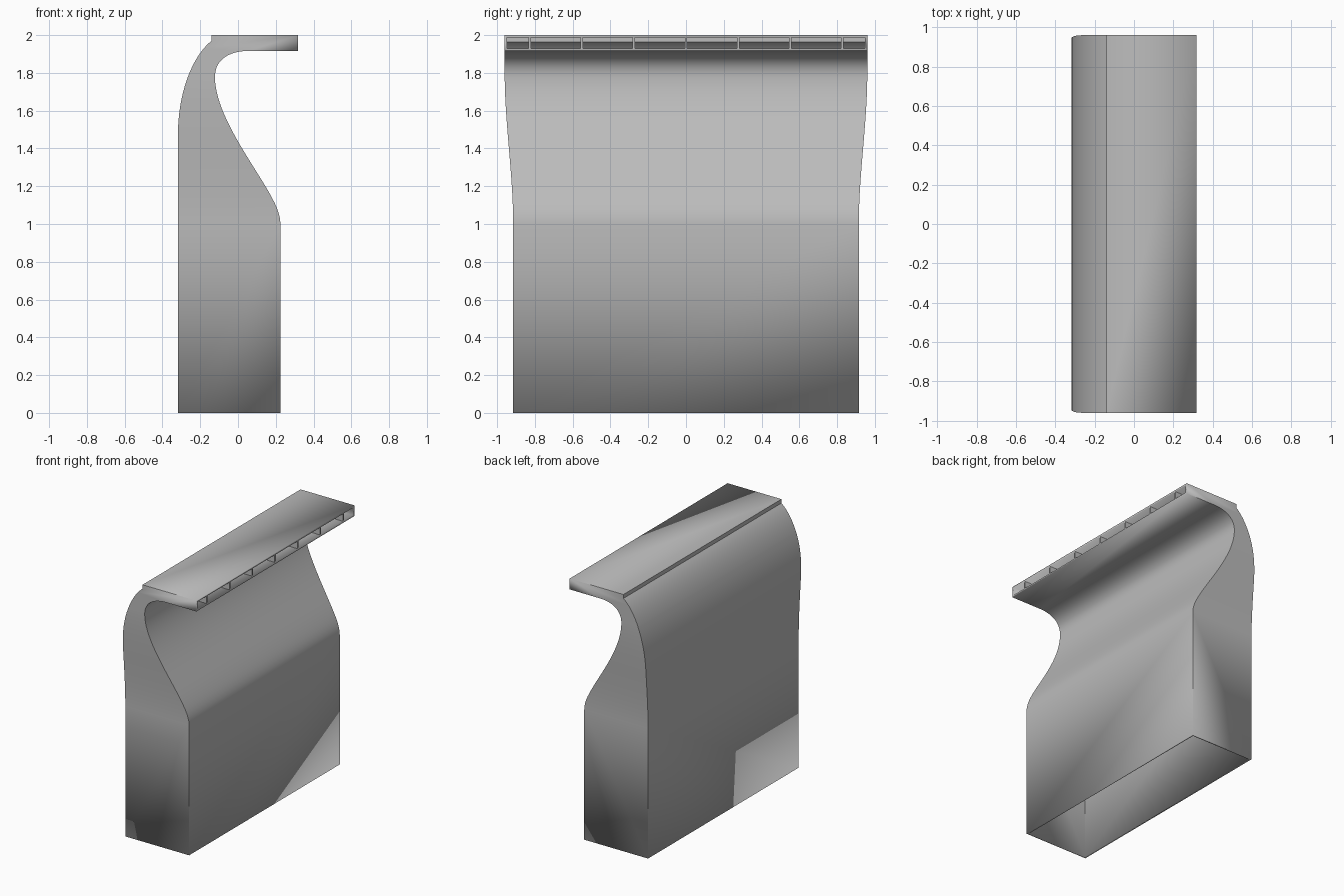
import bpy
import bmesh
import math
from mathutils import Vector
from mathutils.geometry import interpolate_bezier

cube = bpy.data.objects.get("Cube")
if cube:
    bpy.data.objects.remove(cube, do_unlink=True)

WALL = 0.013
NECK_Z = 1.777      # height where the inner wall turns towards the outlet
TIP_X = 0.318

grey = bpy.data.materials.new("plain grey")
grey.use_nodes = True
colour = (0.5, 0.5, 0.5, 1)
grey.diffuse_color = colour
grey.node_tree.nodes["Principled BSDF"].inputs["Base Color"].default_value = colour


def bezier(a, b, c, d, n=24):
    return [p.to_2d() for p in interpolate_bezier(
        *(Vector((x, z, 0)) for x, z in (a, b, c, d)), n)]


def x_at(curve, z):
    """Horizontal position of a rising curve at height z."""
    for p, q in zip(curve, curve[1:]):
        if p.y <= z <= q.y:
            return p.x + (q.x - p.x) * (z - p.y) / max(q.y - p.y, 1e-9)
    return curve[0].x if z < curve[0].y else curve[-1].x


def half_width(z):
    t = min(max((z - 1.0) / 0.8, 0), 1)
    return 0.915 + 0.045 * t * t * (3 - 2 * t)


def finish(name, bm):
    bmesh.ops.recalc_face_normals(bm, faces=bm.faces)
    mesh = bpy.data.meshes.new(name)
    bm.to_mesh(mesh)
    bm.free()
    mesh.materials.append(grey)
    obj = bpy.data.objects.new(name, mesh)
    bpy.context.collection.objects.link(obj)
    return obj


# Side outline curves
back = bezier((-0.318, 1.47), (-0.318, 1.70), (-0.24, 1.89), (-0.14, 1.97))
front = bezier((0.225, 1.0), (0.225, 1.06), (0.19, 1.12), (0.17, 1.157), 10)
front += bezier((0.17, 1.157), (0.08, 1.32), (-0.122, 1.58), (-0.122, NECK_Z))[1:]
lip = bezier((-0.122, NECK_Z), (-0.122, 1.87), (-0.05, 1.915), (0.06, 1.917))

# Rows shared by both walls, then the flat-sided head
rows = [0.0] + [1.0 + (NECK_Z - 1.0) * i / 28 for i in range(29)]
outer = [(x_at(back, z), z) for z in rows]
inner = [(x_at(front, z), z) for z in rows]
outer += [tuple(p) for p in back if p.y > NECK_Z + 0.005]
outer += [(-0.14, 2.0), (TIP_X, 2.0)]
inner += [tuple(p) for p in lip[1:]] + [(TIP_X, 1.917)]

# Hollow duct, open at the base and at the outlet
bm = bmesh.new()


def rail(points, side):
    return [bm.verts.new((x, side * half_width(z), z)) for x, z in points]


o_left, o_right = rail(outer, -1), rail(outer, 1)
i_left, i_right = rail(inner, -1), rail(inner, 1)


def strip(a, b, count):
    for k in range(count - 1):
        bm.faces.new((a[k], a[k + 1], b[k + 1], b[k]))


strip(o_left, o_right, len(outer))
strip(i_left, i_right, len(inner))
last = len(rows) - 1
for o, i in ((o_left, i_left), (o_right, i_right)):
    strip(o, i, len(rows))
    bm.faces.new(o[last:] + i[last:][::-1])
duct = finish("duct_shell", bm)

shell = duct.modifiers.new("wall", 'SOLIDIFY')
shell.thickness = WALL
shell.offset = -1
shell.use_even_offset = True

bpy.ops.object.select_all(action='DESELECT')
duct.select_set(True)
bpy.context.view_layer.objects.active = duct
bpy.ops.object.shade_smooth_by_angle(angle=math.radians(30))

# Row of upright dividers in the outlet
for n in range(-3, 4):
    bm = bmesh.new()
    bmesh.ops.create_cube(bm, size=1)
    bmesh.ops.scale(bm, vec=(0.26, 0.013, 0.066), verts=bm.verts)
    bmesh.ops.translate(bm, vec=(TIP_X - 0.131, n * 0.276, 1.9585), verts=bm.verts)
    finish("outlet_divider", bm)
